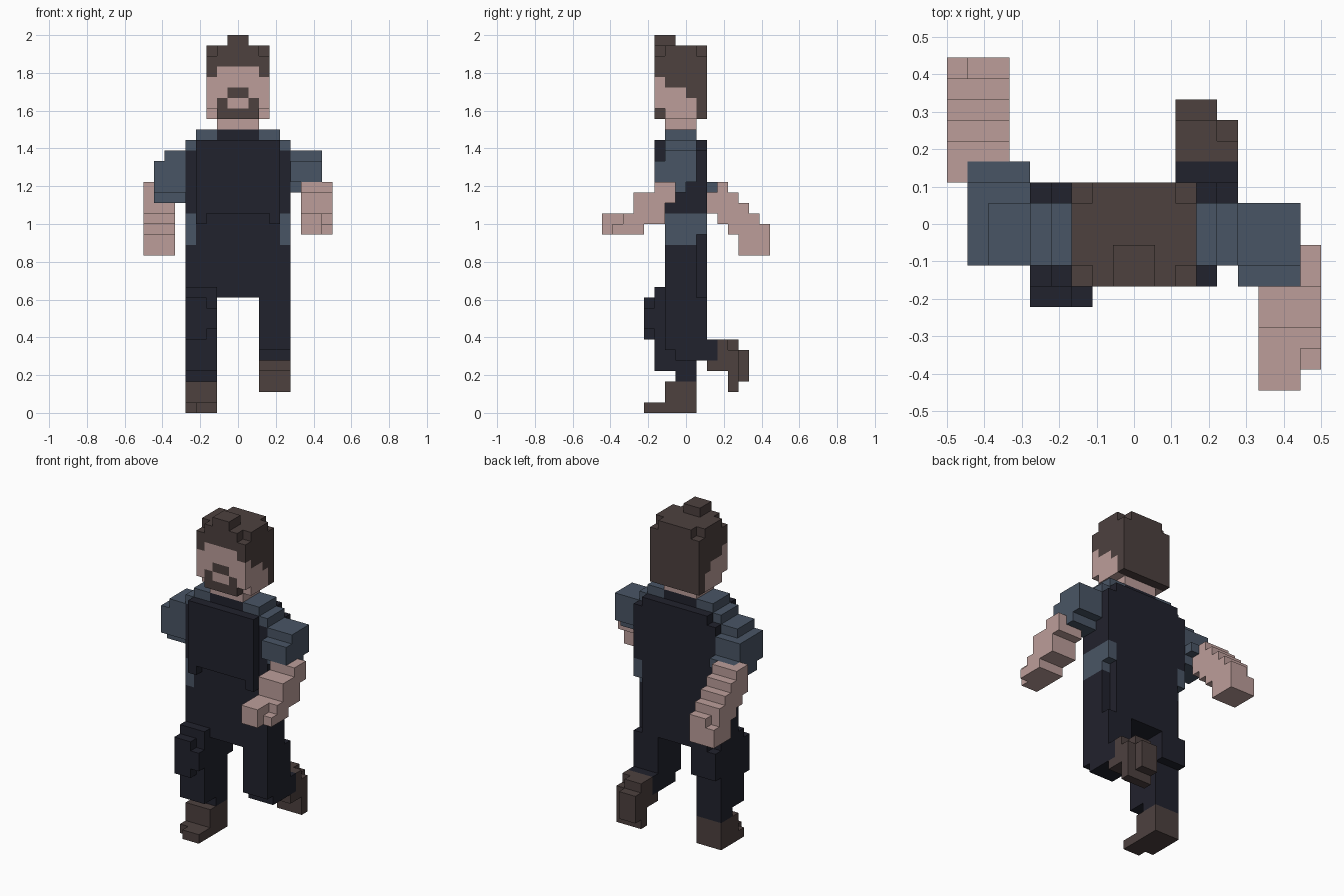
import bpy, bmesh, math
from mathutils import Vector

if "Cube" in bpy.data.objects:
    bpy.data.objects.remove(bpy.data.objects["Cube"], do_unlink=True)

U = 1 / 18  # block size


def linear(c):
    c /= 255
    return c / 12.92 if c <= 0.04045 else ((c + 0.055) / 1.055) ** 2.4


def material(name, rgb):
    m = bpy.data.materials.new(name)
    m.use_nodes = True
    col = tuple(linear(c) for c in rgb) + (1,)
    m.diffuse_color = col
    bsdf = m.node_tree.nodes["Principled BSDF"]
    bsdf.inputs["Base Color"].default_value = col
    bsdf.inputs["Roughness"].default_value = 0.9
    return m


MATS = {
    "skin": material("skin", (188, 158, 154)),
    "brown": material("dark brown", (77, 65, 63)),
    "blue": material("slate blue", (73, 85, 101)),
    "black": material("blue black", (33, 34, 45)),
}
cells = {}  # block position -> (part, colour)


def box(part, colour, x, y, z, mirror=False):
    """Fill a box of blocks; a colour of None carves it away."""
    spans = [x, (-x[1], -x[0])] if mirror else [x]
    for xs in spans:
        for i in range(*xs):
            for j in range(*y):
                for k in range(*z):
                    if colour:
                        cells[i, j, k] = (part, colour)
                    else:
                        cells.pop((i, j, k), None)


# Torso: vest, shirt shoulders and sides
box("torso", "black", (-4, 4), (-2, 1), (11, 27))
box("torso", "black", (-4, 4), (1, 2), (11, 26))
box("torso", "blue", (2, 4), (-2, 1), (26, 27), True)
box("torso", "blue", (4, 5), (-2, 1), (25, 26), True)
box("torso", "black", (4, 5), (-2, 2), (19, 25), True)
box("torso", "blue", (4, 5), (-2, 2), (17, 19), True)
box("torso", "blue", (4, 5), (-2, 1), (16, 17), True)
box("torso", "black", (4, 5), (-2, 1), (11, 16), True)
# Raised chest panel
box("chest_panel", "black", (-3, 3), (-3, -2), (19, 26))
box("chest_panel", "black", (3, 4), (-3, -2), (18, 26), True)

# Neck and head
box("neck", "skin", (-2, 2), (-2, 1), (27, 28))
box("head", "brown", (-3, 3), (-3, 2), (28, 35))
box("head", "skin", (-3, 3), (-3, 1), (28, 30))
box("head", "skin", (-3, 3), (-3, 0), (30, 31))
box("head", "skin", (-3, 3), (-3, -2), (31, 32))
box("head", "skin", (-2, 2), (-3, -2), (32, 33))
box("head", None, (2, 3), (-3, -2), (28, 29), True)
for back in ((-3, -2), (1, 2)):
    box("head", None, (2, 3), back, (34, 35), True)
box("hair_tuft", "brown", (-1, 1), (-3, -1), (35, 36))
# Beard and moustache
box("beard", "brown", (-2, 2), (-3, -2), (28, 29))
box("beard", "brown", (1, 2), (-3, -2), (29, 30), True)
box("moustache", "brown", (-1, 1), (-3, -2), (30, 31))

# Left arm, swung forward
for y, z in (((-3, -1), (20, 22)), ((-5, -2), (18, 21)), ((-6, -4), (17, 19))):
    box("left_forearm", "skin", (6, 9), y, z)
box("left_hand", "skin", (6, 8), (-8, -6), (17, 19))
box("left_hand", "skin", (8, 9), (-7, -6), (17, 18))
box("left_sleeve", "blue", (5, 8), (-2, 1), (22, 25))
box("left_sleeve", "blue", (5, 8), (-3, -2), (22, 24))
box("left_sleeve", "blue", (5, 6), (-2, 0), (21, 22))
box("left_sleeve", "blue", (6, 8), (-1, 0), (21, 22))

# Right arm, swung back
for y, z in (((2, 4), (19, 22)), ((3, 5), (18, 21)), ((4, 6), (17, 20)),
             ((5, 7), (16, 19))):
    box("right_forearm", "skin", (-9, -6), y, z)
box("right_hand", "skin", (-9, -6), (5, 7), (15, 18))
box("right_hand", "skin", (-8, -6), (7, 8), (15, 18))
box("right_hand", "skin", (-9, -8), (7, 8), (15, 17))
box("right_sleeve", "blue", (-7, -5), (-2, 1), (24, 25))
box("right_sleeve", "blue", (-8, -5), (-2, 2), (22, 24))
box("right_sleeve", "blue", (-8, -5), (-2, 3), (21, 22))
box("right_sleeve", "blue", (-8, -5), (-1, 2), (20, 21))

# Right leg, stepping forward
box("right_leg", "black", (-5, -2), (-3, 1), (4, 12))
box("right_leg", "black", (-5, -2), (1, 2), (8, 11))
box("right_leg", "black", (-5, -2), (-1, 1), (3, 4))
box("right_knee", "black", (-5, -3), (-4, -3), (7, 11))
box("right_knee", "black", (-3, -2), (-4, -3), (8, 10))
box("right_shoe", "brown", (-5, -2), (-2, 1), (0, 3))
box("right_shoe", "brown", (-5, -2), (-3, -2), (0, 1))
box("right_shoe", "brown", (-4, -2), (-4, -3), (0, 1))

# Left leg, lifted behind
box("left_leg", "black", (2, 5), (-2, 2), (6, 11))
box("left_leg", "black", (2, 5), (-1, 3), (5, 7))
box("left_shoe", "brown", (2, 5), (3, 4), (4, 7))
box("left_shoe", "brown", (2, 5), (2, 3), (4, 5))
box("left_shoe", "brown", (2, 5), (4, 5), (2, 6))
box("left_shoe", "brown", (2, 4), (4, 5), (6, 7))
box("left_shoe", "brown", (2, 4), (5, 6), (3, 6))


# Turn each part's exposed block sides into a mesh
def build(part):
    bm = bmesh.new()
    used = []
    for cell, (owner, colour) in cells.items():
        if owner != part:
            continue
        if colour not in used:
            used.append(colour)
        centre = Vector(cell) + Vector((0.5, 0.5, 0.5))
        for axis in range(3):
            for sign in (-1, 1):
                step = Vector((0, 0, 0))
                step[axis] = sign
                if tuple(int(c) for c in Vector(cell) + step) in cells:
                    continue
                u, v = Vector((0, 0, 0)), Vector((0, 0, 0))
                u[(axis + 1) % 3], v[(axis + 2) % 3] = 0.5, 0.5 * sign
                mid = centre + step * 0.5
                ring = (mid - u - v, mid + u - v, mid + u + v, mid - u + v)
                face = bm.faces.new([bm.verts.new(p * U) for p in ring])
                face.material_index = used.index(colour)
    bmesh.ops.remove_doubles(bm, verts=bm.verts, dist=U * 0.01)
    bmesh.ops.dissolve_limit(bm, angle_limit=math.radians(1), verts=bm.verts,
                             edges=bm.edges, delimit={"MATERIAL"})
    mesh = bpy.data.meshes.new(part)
    bm.to_mesh(mesh)
    bm.free()
    for colour in used:
        mesh.materials.append(MATS[colour])
    bpy.context.collection.objects.link(bpy.data.objects.new(part, mesh))


for name in dict.fromkeys(owner for owner, _ in cells.values()):
    build(name)
